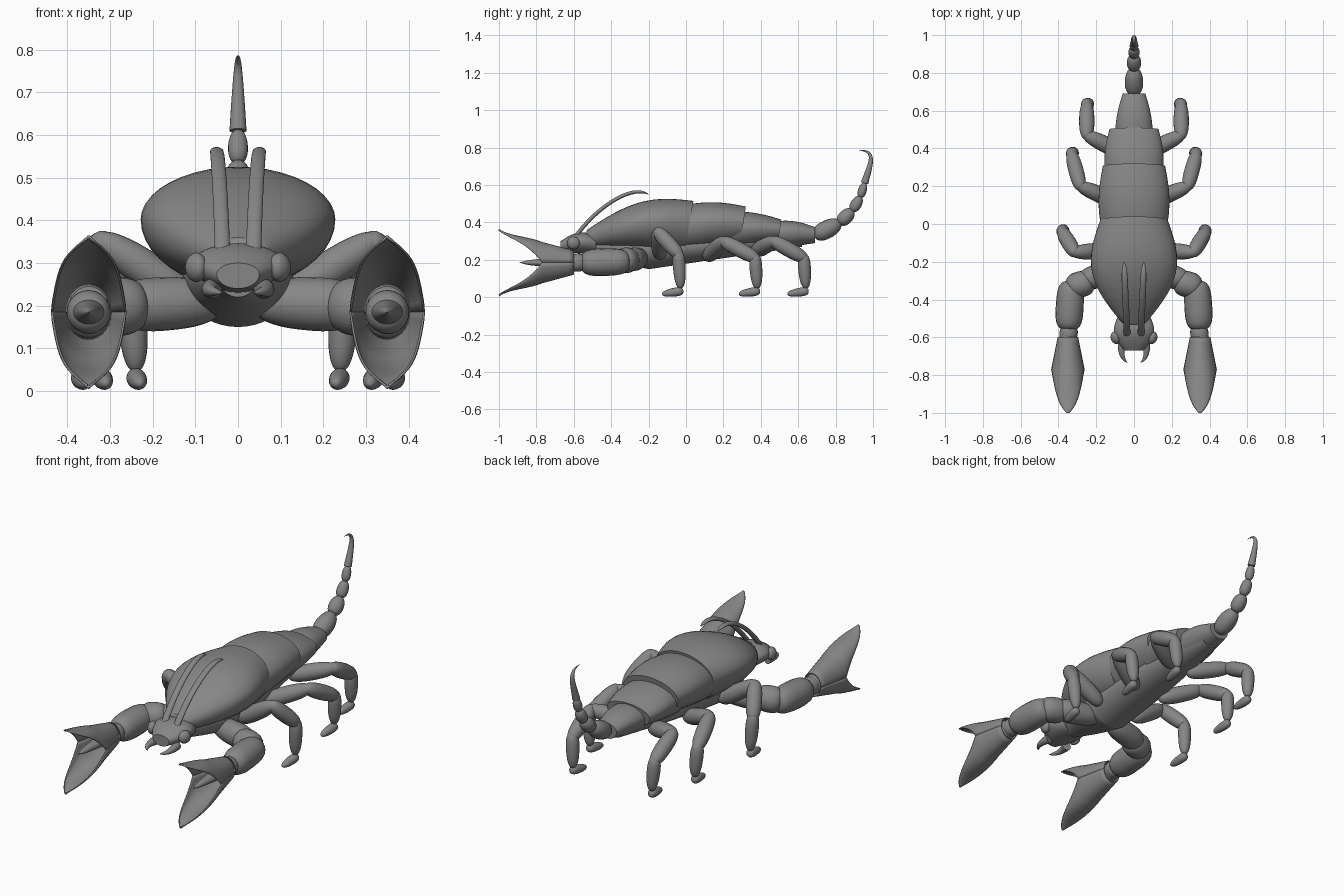
import bpy, bmesh, math
from mathutils import Vector

if "Cube" in bpy.data.objects:
    bpy.data.objects.remove(bpy.data.objects["Cube"])

GREY = (.24, .24, .24, 1)
shell = bpy.data.materials.new("shell_grey")
shell.use_nodes = True
shell.diffuse_color = GREY
shell.node_tree.nodes["Principled BSDF"].inputs["Base Color"].default_value = GREY


def bezier(controls, t):
    """Point on a Bezier curve with any number of controls."""
    points = [Vector(c) for c in controls]
    while len(points) > 1:
        points = [p.lerp(q, t) for p, q in zip(points, points[1:])]
    return points[0]


def steps(count):
    return [i / count for i in range(count + 1)]


def skin(name, rings, mirror=False, closed=True, thickness=0):
    """Bridge rings of points into one smooth object."""
    bm = bmesh.new()
    loops = [[bm.verts.new(point) for point in ring] for ring in rings]
    count = len(loops[0])
    for near, far in zip(loops, loops[1:]):
        for i in range(count if closed else count - 1):
            j = (i + 1) % count
            bm.faces.new((near[i], near[j], far[j], far[i]))
    if closed:
        bm.faces.new(loops[0])
        bm.faces.new(loops[-1])
    bmesh.ops.recalc_face_normals(bm, faces=bm.faces)
    mesh = bpy.data.meshes.new(name)
    bm.to_mesh(mesh)
    bm.free()
    mesh.materials.append(shell)
    obj = bpy.data.objects.new(name, mesh)
    bpy.context.collection.objects.link(obj)
    for other in bpy.context.selected_objects:
        other.select_set(False)
    obj.select_set(True)
    bpy.context.view_layer.objects.active = obj
    bpy.ops.object.shade_smooth_by_angle(angle=math.radians(45))
    if thickness:
        solid = obj.modifiers.new("Thickness", "SOLIDIFY")
        solid.thickness = thickness
        solid.offset = 0
    if mirror:
        obj.modifiers.new("Mirror", "MIRROR")


def plate(name, front, back, swell=0, lift=0, slant=0, sides=40):
    """Body section between two ends given as y, half width, top, bottom."""
    rings = []
    for t in steps(16):
        y, width, top, bottom = Vector(front).lerp(Vector(back), t)
        arch = math.sin(math.pi * t)
        width += swell * arch
        top += lift * arch
        middle = bottom + (top - bottom) * .57
        ring = []
        for i in range(sides):
            angle = math.tau * i / sides
            rise = math.sin(angle)
            z = middle + rise * (top - middle if rise > 0 else middle - bottom)
            ring.append((width * math.cos(angle), y + slant * (z - top), z))
        rings.append(ring)
    skin(name, rings)


def tube(name, path, radii, mirror=False, flat=1, sides=20):
    """Round or flattened tube through a list of points."""
    rings = []
    for i, point in enumerate(path):
        along = (path[min(i + 1, len(path) - 1)] - path[max(i - 1, 0)]).normalized()
        across = Vector((1, 0, 0)) if abs(along.x) < .8 else Vector((0, 0, 1))
        across = (across - along * across.dot(along)).normalized()
        upward = along.cross(across) * flat
        rings.append([point + radii[i] * (across * math.cos(math.tau * k / sides)
                                          + upward * math.sin(math.tau * k / sides))
                      for k in range(sides)])
    skin(name, rings, mirror)


def horn(name, controls, base, tip, mirror=False, flat=1):
    """Tapered tube along a Bezier curve, pinched shut at its end."""
    path = [bezier(controls, t) for t in steps(20)]
    radii = [(base + (tip - base) * t) * max(1 - t ** 12, .05) for t in steps(20)]
    tube(name, path, radii, mirror, flat)


def limb(name, start, end, near, far, mirror=True, overlap=.6, power=3):
    """Swollen round-ended segment between two joints."""
    start, end = Vector(start), Vector(end)
    along = (end - start).normalized()
    start, end = start - along * near * overlap, end + along * far * overlap
    path, radii = [], []
    for t in steps(20):
        s = -math.cos(math.pi * t)
        path.append(start.lerp(end, (s + 1) / 2))
        swollen = (near + (far - near) * t) * (1.15 - .1 * s * s)
        radii.append(max(swollen * (1 - abs(s) ** power) ** (1 / power), .001))
    tube(name, path, radii, mirror)


# Back plates, overlapping from front to rear, and the underside
plate("carapace", (-.53, .05, .36, .27), (.04, .18, .515, .23), swell=.105, lift=.07, slant=.18)
plate("middle_plate", (-.03, .17, .49, .23), (.32, .165, .485, .28), swell=.02, lift=.02, slant=.15)
plate("rear_plate", (.26, .15, .46, .25), (.51, .13, .415, .29), swell=.015, lift=.01, slant=.15)
plate("tail_base", (.44, .1, .4, .25), (.69, .06, .375, .29), swell=.012, lift=.02)
plate("chest", (-.5, .05, .32, .22), (-.2, .13, .34, .15), swell=.02)
plate("belly", (-.2, .13, .34, .15), (.62, .06, .36, .27), swell=.02)

# Tail: shrinking beads along one arc, then the hooked stinger
TAIL = [(0, .69, .33), (0, .84, .38), (0, .93, .48), (0, .955, .61)]
breaks = [0, .34, .58, .8, 1]
for i, (a, b) in enumerate(zip(breaks, breaks[1:])):
    radius = .047 * .78 ** i
    limb(f"tail_bead_{i + 1}", bezier(TAIL, a), bezier(TAIL, b),
         radius, radius * .8, mirror=False, overlap=.15, power=2.5)
horn("stinger", [TAIL[-1], (0, .98, .7), (0, 1.03, .79), (0, .92, .785)], .02, .003)

# Head, eyes, antennae and mandibles
plate("head", (-.67, .05, .3, .24), (-.48, .08, .33, .23), swell=.04, lift=.03)
limb("eye", (.09, -.6, .29), (.105, -.605, .29), .03, .03, power=2)
horn("antenna", [(.036, -.6, .31), (.04, -.5, .46), (.05, -.3, .61), (.052, -.2, .55)],
     .018, .016, mirror=True, flat=.6)
horn("mandible", [(.06, -.62, .24), (.08, -.7, .235), (.035, -.735, .23)], .024, .004, mirror=True)

# Walking legs: hip, upper knee and lower knee; the shin drops to a forward foot
LEGS = {
    "front": [(.13, -.14, .23), (.315, -.15, .35), (.38, -.04, .23)],
    "middle": [(.1, .12, .22), (.285, .2, .3), (.33, .37, .21)],
    "rear": [(.07, .38, .25), (.25, .47, .3), (.25, .63, .21)],
}
for label, (hip, knee, shin) in LEGS.items():
    ankle = Vector((shin[0] - .01, shin[1] + .01, .06))
    heel = Vector((ankle.x, ankle.y, .032))
    toe = Vector((ankle.x - .01, ankle.y - .09, .018))
    limb(label + "_leg_thigh", hip, knee, .042, .033)
    limb(label + "_leg_shank", knee, shin, .036, .034)
    limb(label + "_leg_shin", shin, ankle, .035, .023)
    limb(label + "_leg_foot", heel, toe, .026, .013)

# Claw arms
CLAW = Vector((.35, -.6, .185))
limb("claw_shoulder", (.06, -.25, .21), (.25, -.29, .2), .046, .062)
limb("claw_elbow", (.25, -.31, .2), (.32, -.33, .195), .06, .06)
limb("claw_forearm", (.335, -.34, .19), (.345, -.52, .185), .062, .066, power=4)
limb("claw_wrist", (.343, -.56, .185), CLAW, .042, .042)

# Claws: an open funnel whose halves run out into curved jaws.
# Each row is y, half width, rim height and crest height from the claw axis.
RIM = (-.77, .086, 0, .108)
FUNNEL = [(CLAW.y, .052, 0, .062), RIM]
JAW = [RIM, (-.85, .07, .11, .14), (-.95, .06, .13, .14), (-1, .004, .17, .178)]
rows = [bezier(FUNNEL, t) for t in steps(6)] + [bezier(JAW, t) for t in steps(14)[1:]]
for label, sign in (("upper", 1), ("lower", -1)):
    rings = []
    for y, width, rim, crest in rows:
        rings.append([(CLAW.x + width * math.cos(math.pi * t), y,
                       CLAW.z + sign * (rim + (crest - rim) * math.sin(math.pi * t)))
                      for t in steps(14)])
    skin(label + "_claw_jaw", rings, mirror=True, closed=False, thickness=.005)
limb("claw_root", CLAW, CLAW + Vector((0, -.06, 0)), .045, .045)
horn("claw_tongue", [CLAW, CLAW + Vector((0, -.29, 0))], .045, .012, mirror=True, flat=.8)
